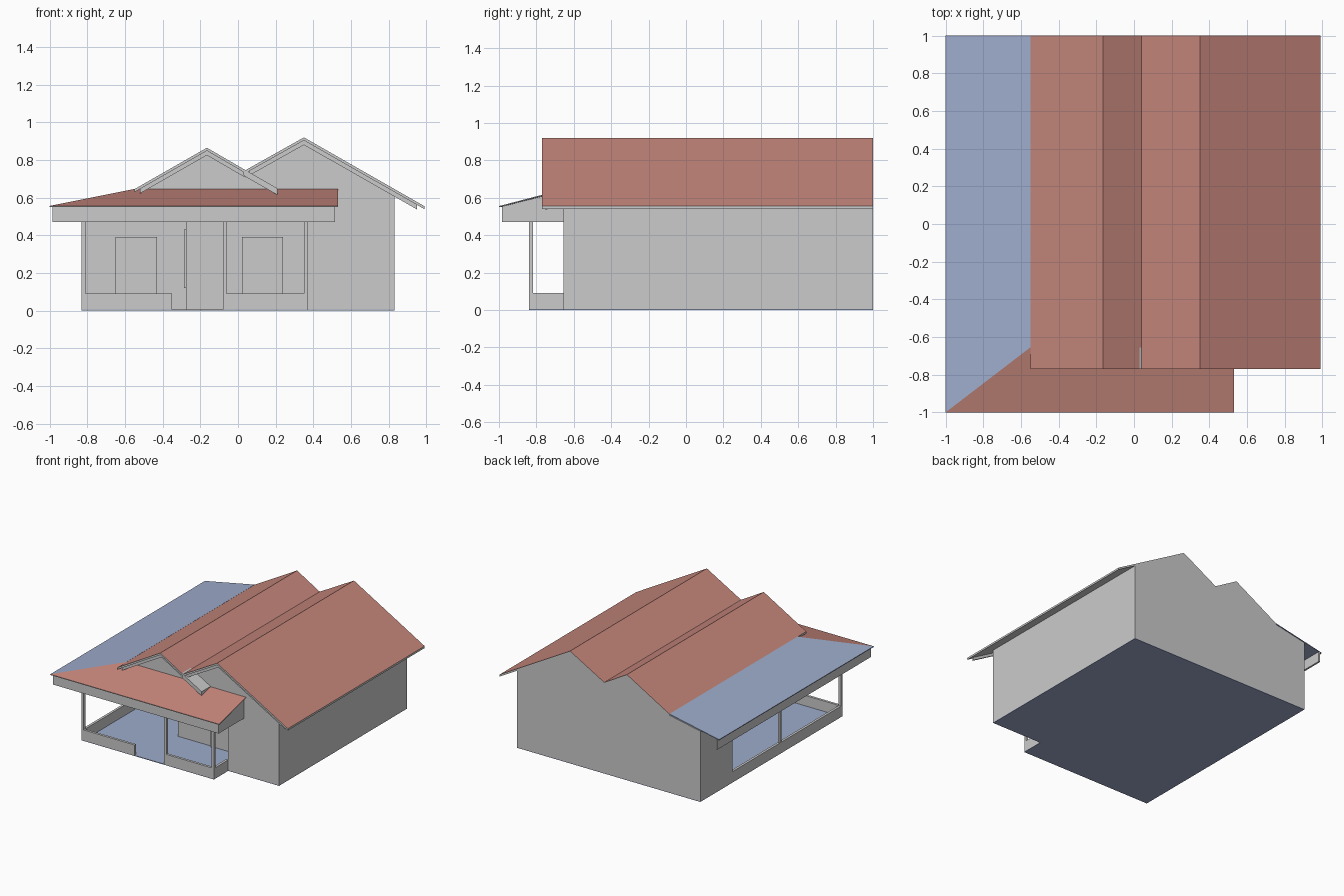
import bpy, bmesh
from mathutils import Vector

if "Cube" in bpy.data.objects:
    bpy.data.objects.remove(bpy.data.objects["Cube"])


def material(name, rgb):
    m = bpy.data.materials.new(name)
    m.diffuse_color = (*rgb, 1)
    m.use_nodes = True
    m.node_tree.nodes["Principled BSDF"].inputs["Base Color"].default_value = m.diffuse_color
    return m


GREY = material("grey_plaster", (0.60, 0.60, 0.60))
RED = material("red_tile", (0.56, 0.24, 0.20))
BLUE = material("pale_blue", (0.34, 0.41, 0.60))


def prism(name, base, offset, mat, top_mat=None):
    """Extrude a planar polygon by an offset; upward faces may get their own colour."""
    bm = bmesh.new()
    face = bm.faces.new([bm.verts.new(p) for p in base])
    ext = bmesh.ops.extrude_face_region(bm, geom=[face], use_keep_orig=True)
    verts = [g for g in ext["geom"] if isinstance(g, bmesh.types.BMVert)]
    bmesh.ops.translate(bm, verts=verts, vec=Vector(offset))
    bmesh.ops.recalc_face_normals(bm, faces=bm.faces)
    if top_mat:
        for f in bm.faces:
            f.material_index = int(f.normal.z > 0.3)
    me = bpy.data.meshes.new(name)
    bm.to_mesh(me)
    bm.free()
    me.materials.append(mat)
    if top_mat:
        me.materials.append(top_mat)
    ob = bpy.data.objects.new(name, me)
    bpy.context.collection.objects.link(ob)
    return ob


def box(name, x0, x1, y0, y1, z0, z1, mat=GREY):
    base = [(x0, y0, z0), (x1, y0, z0), (x1, y1, z0), (x0, y1, z0)]
    return prism(name, base, (0, 0, z1 - z0), mat)


# Height of the roof surface across the house
RIDGE = [(-1, 0.555), (-0.55, 0.645), (-0.165, 0.865), (0.04, 0.746),
         (0.35, 0.92), (0.99, 0.555)]


def roof_z(x):
    for (xa, za), (xb, zb) in zip(RIDGE, RIDGE[1:]):
        if x <= xb:
            return za + (zb - za) * (x - xa) / (xb - xa)


def roof_line(x0, x1, drop):
    xs = [x0] + [x for x, _ in RIDGE if x0 < x < x1] + [x1]
    return [(x, roof_z(x) - drop) for x in xs]


def wall_block(name, x0, x1, y0, y1, z0):
    top = roof_line(x0, x1, 0.01)
    pts = top + [(x1, z0), (x0, z0)]
    return prism(name, [(x, y0, z) for x, z in pts], (0, y1 - y0, 0), GREY)


def roof_slab(name, line, thick, y0, y1, top_mat=None):
    pts = line + [(x, z - thick) for x, z in reversed(line)]
    return prism(name, [(x, y0, z) for x, z in pts], (0, y1 - y0, 0), GREY, top_mat)


# Floor plates
box("house_floor", -0.83, 0.83, -0.655, 1, 0, 0.005, BLUE)
box("porch_floor", -0.83, 0.37, -0.84, -0.655, 0, 0.005, BLUE)

# House body around the L-shaped verandah
wall_block("back_rooms", -0.83, 0.83, 0.585, 1, 0.003)
wall_block("middle_rooms", -0.275, 0.83, -0.38, 0.585, 0.003)
wall_block("right_wing", 0.37, 0.83, -0.655, -0.38, 0.003)
wall_block("front_gable_wall", -0.55, 0.37, -0.655, -0.635, 0.555)

# Main double-gable roof with rake boards
roof_slab("main_roof", roof_line(-0.55, 0.99, 0), 0.016, -0.77, 1, RED)
roof_slab("left_rake_board", roof_line(-0.52, 0.04, 0.016), 0.024, -0.755, -0.74)
roof_slab("right_rake_board", roof_line(0.06, 0.95, 0.016), 0.024, -0.755, -0.74)
roof_slab("left_rake_end", [(0.03, 0.752), (0.21, 0.649)], 0.035, -0.77, -0.655)

# Lean-to roofs meeting at the hip
prism("verandah_roof", [(-1, -1, 0.55), (-0.55, -0.655, 0.64), (-0.55, 1, 0.64),
                        (-1, 1, 0.55)], (0, 0, 0.006), BLUE)
prism("porch_roof", [(-1, -1, 0.55), (0.53, -1, 0.55), (0.53, -0.655, 0.64),
                     (-0.55, -0.655, 0.64)], (0, 0, 0.006), GREY, RED)

# Fascia boards under the lean-to roofs
box("front_fascia", -0.985, 0.515, -0.985, -0.97, 0.47, 0.553)
box("left_fascia", -0.985, -0.97, -0.985, 1, 0.47, 0.553)
box("wall_fascia", 0.37, 0.515, -0.67, -0.655, 0.47, 0.555)
prism("porch_end_panel", [(0.5, -0.985, 0.47), (0.5, -0.655, 0.47),
                          (0.5, -0.655, 0.638), (0.5, -0.985, 0.553)],
      (0.015, 0, 0), GREY)

# Posts, header beams and low walls
for i, x in enumerate((-0.83, -0.08, 0.35)):
    box(f"front_post_{i + 1}", x, x + 0.02, -0.84, -0.818, 0.003, 0.5)
box("side_post", -0.83, -0.81, -0.05, -0.03, 0.003, 0.5)
box("front_header", -0.83, 0.37, -0.84, -0.82, 0.47, 0.585)
box("left_header", -0.83, -0.81, -0.84, 0.585, 0.47, 0.58)
box("right_header", 0.35, 0.37, -0.84, -0.655, 0.47, 0.585)
box("front_low_wall_left", -0.83, -0.35, -0.84, -0.82, 0.003, 0.09)
box("front_low_wall_right", -0.08, 0.37, -0.84, -0.82, 0.003, 0.09)
box("left_low_wall", -0.83, -0.81, -0.84, 0.585, 0.003, 0.09)
box("right_low_wall", 0.35, 0.37, -0.84, -0.655, 0.003, 0.09)

# Doors facing the front: frame and panel
for name, x0, y in (("left_door", -0.65, 0.585), ("middle_door", 0.02, -0.38)):
    x1 = x0 + 0.22
    box(name + "_jamb_a", x0, x0 + 0.016, y - 0.012, y, 0.005, 0.39)
    box(name + "_jamb_b", x1 - 0.016, x1, y - 0.012, y, 0.005, 0.39)
    box(name + "_lintel", x0, x1, y - 0.012, y, 0.374, 0.39)
    box(name + "_panel", x0 + 0.016, x1 - 0.016, y - 0.005, y, 0.005, 0.374)

# Window in the wall facing the left verandah
for i, y in enumerate((-0.1, 0.284)):
    box(f"side_window_jamb_{i + 1}", -0.287, -0.275, y, y + 0.016, 0.12, 0.43)
for i, z in enumerate((0.12, 0.414)):
    box(f"side_window_rail_{i + 1}", -0.287, -0.275, -0.1, 0.3, z, z + 0.016)
